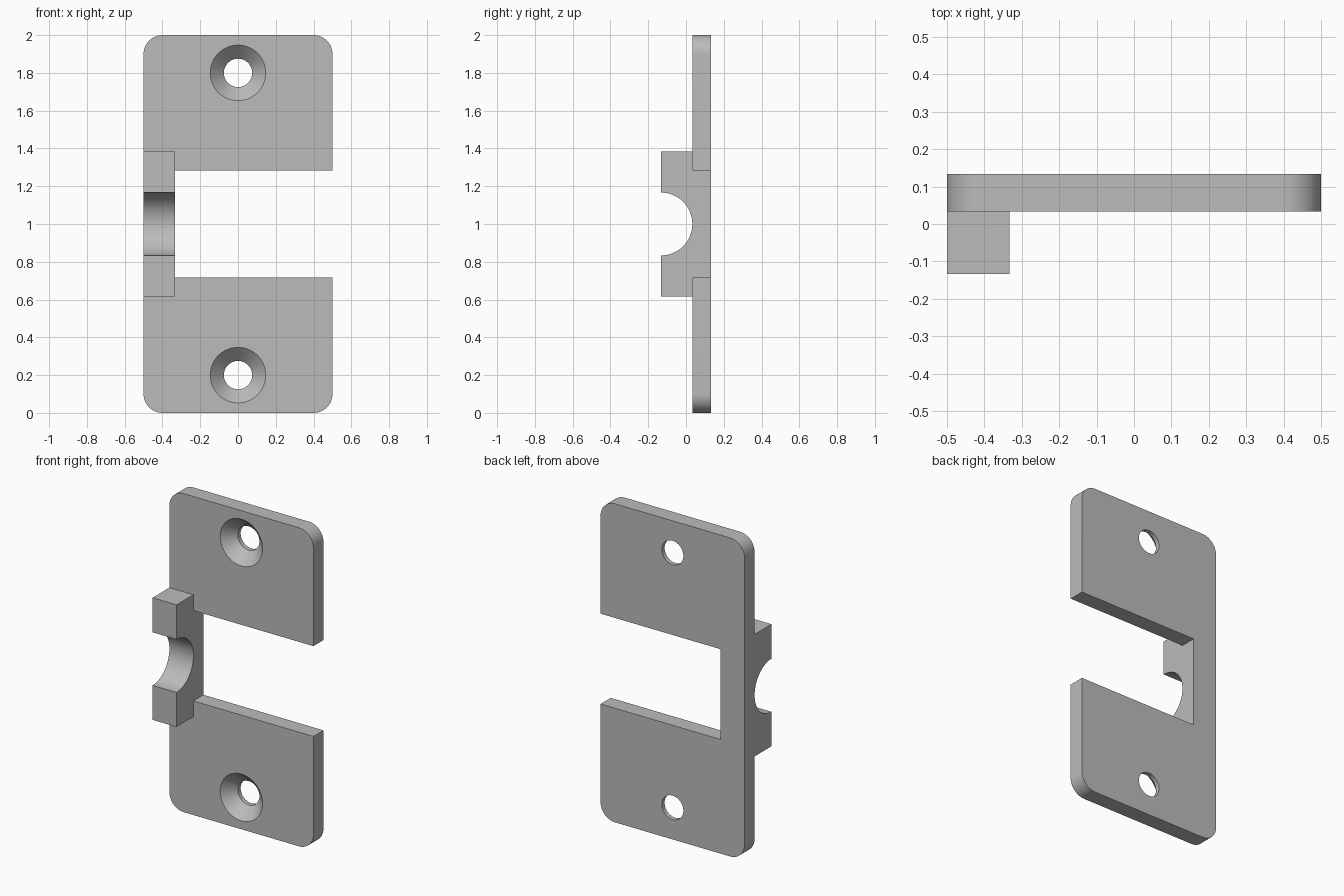
import bpy, bmesh
from math import sin, cos, pi, radians
from mathutils import Vector

cube = bpy.data.objects.get("Cube")
if cube:
    bpy.data.objects.remove(cube, do_unlink=True)

U = 1 / 60                      # design module
FRONT, PLATE, BACK = -8 * U, 2 * U, 8 * U
MID = 1.0                       # mirror height

grey = bpy.data.materials.new("plain grey")
grey.use_nodes = True
grey.diffuse_color = (0.5, 0.5, 0.5, 1)
grey.node_tree.nodes["Principled BSDF"].inputs["Base Color"].default_value = (0.5, 0.5, 0.5, 1)


def arc(cu, cv, r, a0, a1, n):
    """Points on an arc, angles in degrees."""
    angles = [radians(a0 + (a1 - a0) * i / n) for i in range(n + 1)]
    return [(cu + r * cos(a), cv + r * sin(a)) for a in angles]


def finish(name, bm):
    bmesh.ops.recalc_face_normals(bm, faces=bm.faces)
    mesh = bpy.data.meshes.new(name)
    bm.to_mesh(mesh)
    bm.free()
    mesh.materials.append(grey)
    ob = bpy.data.objects.new(name, mesh)
    bpy.context.collection.objects.link(ob)
    return ob


def prism(name, points, sweep):
    """Extrude a closed outline along a vector."""
    bm = bmesh.new()
    face = bm.faces.new([bm.verts.new(p) for p in points])
    new = bmesh.ops.extrude_face_region(bm, geom=[face])["geom"]
    verts = [v for v in new if isinstance(v, bmesh.types.BMVert)]
    bmesh.ops.translate(bm, verts=verts, vec=Vector(sweep))
    return finish(name, bm)


def lathe(name, profile, z, n=64):
    """Closed solid turned about a y-directed axis; profile is (radius, y)."""
    bm = bmesh.new()
    rings = [[bm.verts.new((r * cos(2 * pi * i / n), y, z + r * sin(2 * pi * i / n)))
              for i in range(n)] for r, y in profile]
    for a, b in zip(rings, rings[1:]):
        for i in range(n):
            j = (i + 1) % n
            bm.faces.new((a[i], a[j], b[j], b[i]))
    bm.faces.new(rings[0])
    bm.faces.new(rings[-1])
    return finish(name, bm)


def combine(target, tool, operation):
    mod = target.modifiers.new(operation.lower(), "BOOLEAN")
    mod.operation, mod.solver, mod.object = operation, "EXACT", tool
    bpy.context.view_layer.objects.active = target
    bpy.ops.object.modifier_apply(modifier=mod.name)
    bpy.data.objects.remove(tool, do_unlink=True)


# Rounded C-shaped mounting plate
R, X, NOTCH = 6 * U, 0.5, 17 * U
lower = arc(-X + R, R, R, 180, 270, 16) + arc(X - R, R, R, 270, 360, 16)
lower += [(X, MID - NOTCH), (-20 * U, MID - NOTCH)]
upper = [(x, 2 * MID - z) for x, z in reversed(lower)]
plate = prism("mounting_plate", [(x, PLATE, z) for x, z in lower + upper],
              (0, BACK - PLATE, 0))

# Saddle block with a half-round seat, joined to the plate spine
H = 23 * U
side = [(BACK, MID - H), (FRONT, MID - H)]
side += arc(FRONT, MID, 10 * U, -90, 90, 48)
side += [(FRONT, MID + H), (BACK, MID + H)]
saddle = prism("saddle_block", [(-X, y, z) for y, z in side], (10 * U, 0, 0))
combine(plate, saddle, "UNION")

# Countersunk screw holes
r_hole, r_sink, over = 0.075, 0.147, 0.02
profile = [(r_sink + over, PLATE - over),
           (r_hole, PLATE + r_sink - r_hole), (r_hole, BACK + over)]
for z in (0.2, 1.8):
    combine(plate, lathe("screw_hole_cutter", profile, z), "DIFFERENCE")

# Smooth curved walls, crisp edges
for ob in bpy.context.selected_objects:
    ob.select_set(False)
plate.select_set(True)
bpy.context.view_layer.objects.active = plate
bpy.ops.object.shade_smooth_by_angle(angle=radians(25))
